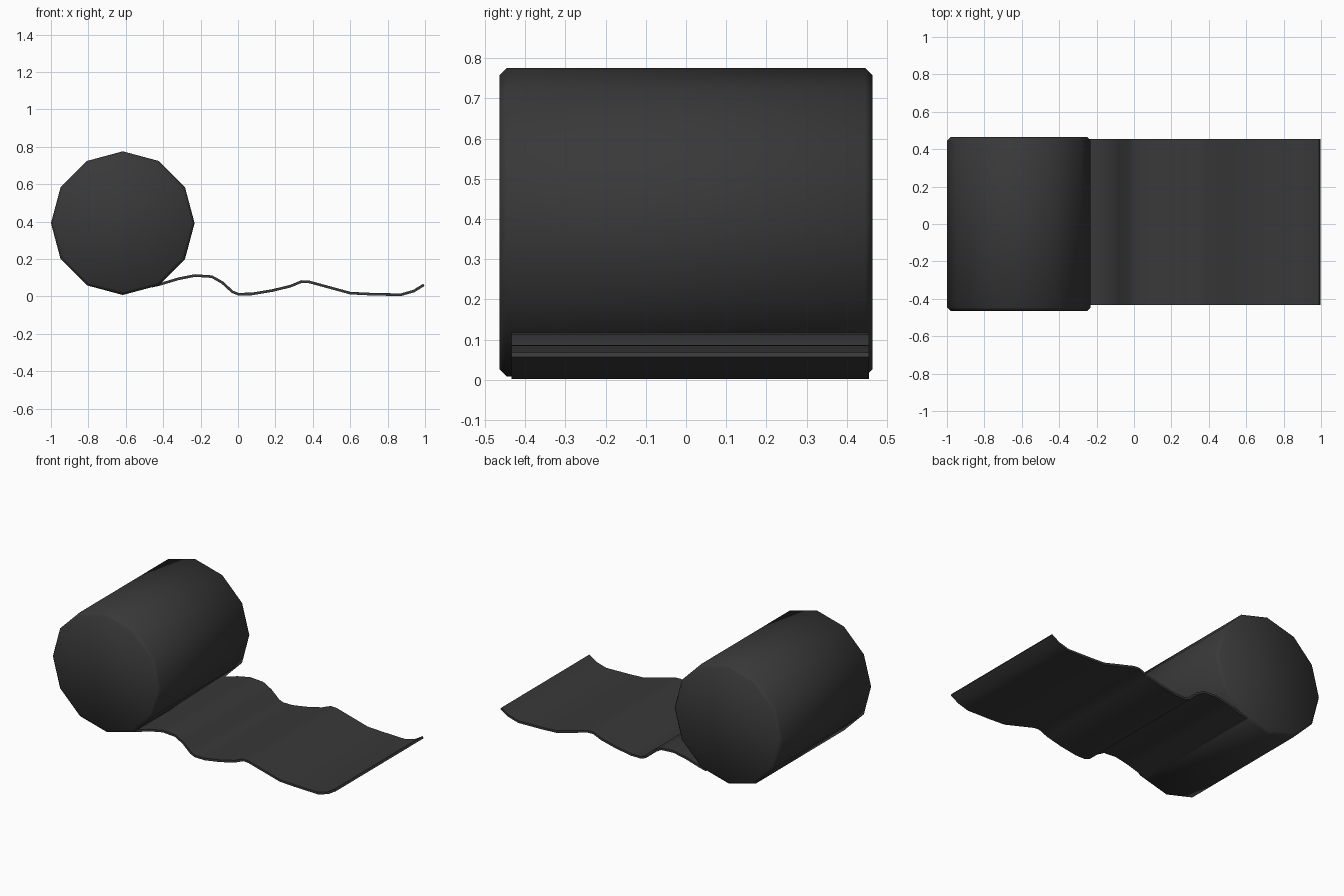
import bpy, bmesh, math

if "Cube" in bpy.data.objects:
    bpy.data.objects.remove(bpy.data.objects["Cube"])

dark = bpy.data.materials.new("dark_rubber")
dark.diffuse_color = (0.04, 0.04, 0.04, 1)
dark.use_nodes = True
dark.node_tree.nodes["Principled BSDF"].inputs["Base Color"].default_value = dark.diffuse_color


def make_object(name, bm, angle):
    bmesh.ops.recalc_face_normals(bm, faces=bm.faces)
    mesh = bpy.data.meshes.new(name)
    bm.to_mesh(mesh)
    bm.free()
    mesh.materials.append(dark)
    obj = bpy.data.objects.new(name, mesh)
    bpy.context.collection.objects.link(obj)
    bpy.ops.object.select_all(action='DESELECT')
    bpy.context.view_layer.objects.active = obj
    obj.select_set(True)
    bpy.ops.object.shade_smooth_by_angle(angle=math.radians(angle))
    return obj


# Roll: 12-sided cylinder along y with chamfered rims
CX, CZ, R, HALF, CH = -0.616, 0.392, 0.384, 0.464, 0.018
bm = bmesh.new()
rings = []
for y, r in ((-HALF, R - CH), (-HALF + CH, R), (HALF - CH, R), (HALF, R - CH)):
    rings.append([bm.verts.new((CX + r * math.cos(math.tau * i / 12), y,
                                CZ + r * math.sin(math.tau * i / 12)))
                  for i in range(12)])
for a, b in zip(rings, rings[1:]):
    for i in range(12):
        j = (i + 1) % 12
        bm.faces.new((a[i], a[j], b[j], b[i]))
bm.faces.new(rings[0])
bm.faces.new(rings[-1])
make_object("roll", bm, 60)

# Unrolled sheet: wavy profile given thickness
profile = [(-0.46, 0.055), (-0.41, 0.067), (-0.32, 0.094), (-0.23, 0.112),
           (-0.14, 0.106), (-0.085, 0.075), (-0.03, 0.025), (0.0, 0.013),
           (0.07, 0.013), (0.18, 0.031), (0.28, 0.055), (0.34, 0.08),
           (0.38, 0.078), (0.49, 0.048), (0.60, 0.018), (0.70, 0.013),
           (0.87, 0.009), (0.94, 0.029), (0.994, 0.062)]
bm = bmesh.new()
pairs = [[bm.verts.new((x, y, z)) for y in (-0.434, 0.455)] for x, z in profile]
for (a, b), (c, d) in zip(pairs, pairs[1:]):
    bm.faces.new((a, c, d, b))
sheet = make_object("unrolled_sheet", bm, 50)
solid = sheet.modifiers.new("thickness", 'SOLIDIFY')
solid.thickness = 0.014
solid.offset = 0
# keep the rim edges of the sheet sharp
edge_split = sheet.modifiers.new("sharp_rim", 'EDGE_SPLIT')
edge_split.split_angle = math.radians(50)
